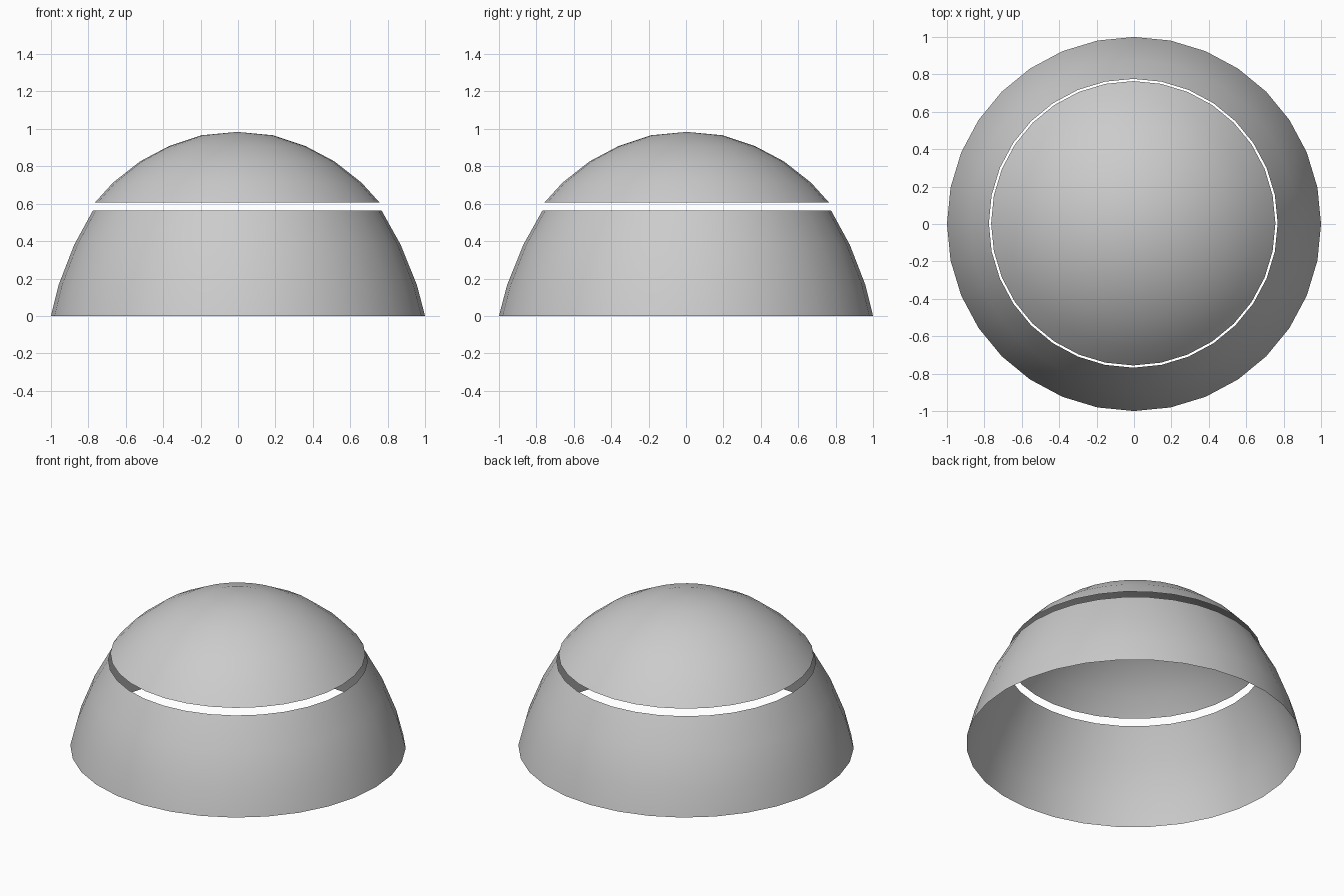
import bpy, bmesh
from math import cos, sin, tau

if "Cube" in bpy.data.objects:
    bpy.data.objects.remove(bpy.data.objects["Cube"])

SIDES = 32


def lathe(name, profile, shift=0.0):
    """Revolve (radius, z) points into an open single-sheet shell."""
    bm = bmesh.new()
    rings = []
    for r, z in profile:
        if r == 0:
            rings.append([bm.verts.new((-shift, shift, z))] * SIDES)
        else:
            # upper rings sit a hair off-centre, fading to none at the base
            s = shift * min(1, z / 0.5)
            rings.append([bm.verts.new((r * cos(tau * i / SIDES) - s,
                                        r * sin(tau * i / SIDES) + s, z))
                          for i in range(SIDES)])
    for low, high in zip(rings, rings[1:]):
        for i in range(SIDES):
            j = (i + 1) % SIDES
            quad = [low[i], low[j], high[j], high[i]]
            bm.faces.new(list(dict.fromkeys(quad)))
    bm.normal_update()
    for f in bm.faces:
        f.smooth = True
    mesh = bpy.data.meshes.new(name)
    bm.to_mesh(mesh)
    bm.free()
    obj = bpy.data.objects.new(name, mesh)
    bpy.context.collection.objects.link(obj)
    return obj


# Flared lower band, open at top and bottom
lathe("lower_band", [(1.0, 0), (0.958, 0.165), (0.873, 0.38), (0.772, 0.563)], 0.004)

# Domed cap floating above a narrow gap
lathe("upper_cap", [(0.76, 0.607), (0.665, 0.712), (0.52, 0.826), (0.365, 0.908),
                    (0.19, 0.966), (0, 0.984)], 0.004)
